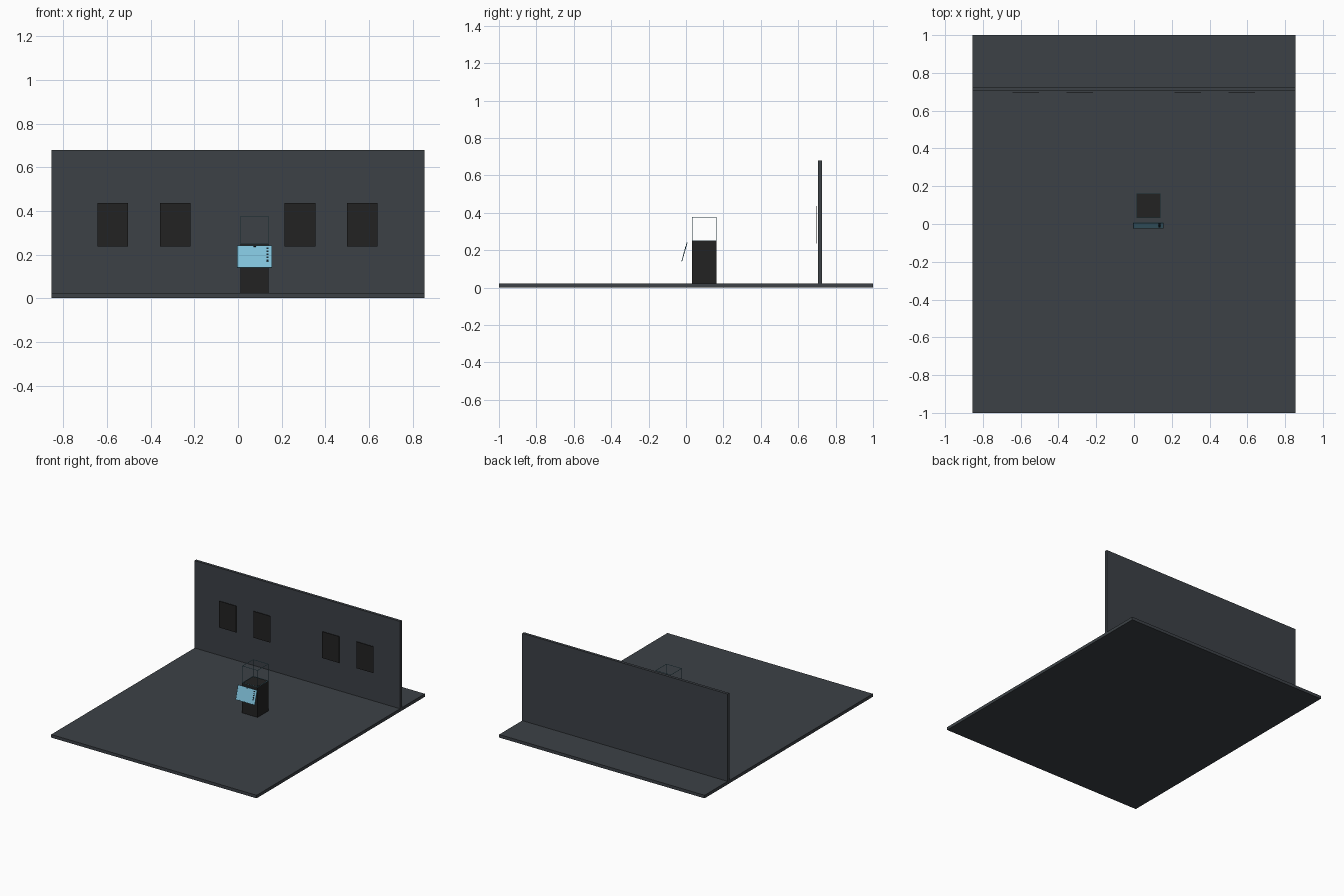
import bpy, math
from mathutils import Matrix, Vector

if "Cube" in bpy.data.objects:
    bpy.data.objects.remove(bpy.data.objects["Cube"])


def material(name, rgb):
    m = bpy.data.materials.new(name)
    m.diffuse_color = (*rgb, 1)
    m.use_nodes = True
    m.node_tree.nodes["Principled BSDF"].inputs["Base Color"].default_value = m.diffuse_color
    return m


SLATE = material("slate grey", (0.045, 0.053, 0.061))
BLACK = material("charcoal", (0.016, 0.016, 0.016))
BLUE = material("sky blue", (0.22, 0.54, 0.71))
TEAL = material("dusty teal", (0.10, 0.27, 0.35))
INK = material("dark ink", (0.008, 0.015, 0.02))


def box(name, lo, hi, mat, matrix=None):
    """Axis-aligned box between two corners, optionally placed by a matrix."""
    lo, hi = Vector(lo), Vector(hi)
    bpy.ops.mesh.primitive_cube_add(size=1)
    o = bpy.context.object
    o.name = name
    o.data.transform(Matrix.Translation((lo + hi) / 2) @ Matrix.Diagonal((*(hi - lo), 1)))
    if matrix:
        o.data.transform(matrix)
    o.data.materials.append(mat)
    return o


# Room: floor slab and back wall
box("floor", (-0.855, -1, 0), (0.855, 1, 0.023), SLATE)
box("back_wall", (-0.855, 0.705, 0.023), (0.855, 0.726, 0.68), SLATE)

# Four dark panels in front of the wall, mirrored in pairs
for side in (-1, 1):
    for x in (0.286, 0.572):
        c = side * x - 0.002
        box("wall_panel", (c - 0.07, 0.695, 0.237), (c + 0.07, 0.699, 0.436), BLACK)

# Pedestal
X0, X1, Y0, Y1, Z0, Z1 = 0.012, 0.140, 0.033, 0.162, 0.249, 0.377
box("pedestal", (X0, Y0, 0.023), (X1, Y1, Z0), BLACK)

# Outline cube above the pedestal: thin bars along all twelve edges
T = 0.0013
lo, hi = (X0 + T, Y0 + T, Z0 + T), (X1 - T, Y1 - T, Z1 - T)
for axis in range(3):
    b, c = [i for i in range(3) if i != axis]
    for vb in (lo[b], hi[b]):
        for vc in (lo[c], hi[c]):
            p, q = [0] * 3, [0] * 3
            p[axis], q[axis] = lo[axis] - T, hi[axis] + T
            p[b], q[b] = vb - T, vb + T
            p[c], q[c] = vc - T, vc + T
            box("outline_bar", p, q, TEAL)

# Tilted control screen, built upright around its centre
tilt = Matrix.Translation((0.076, -0.008, 0.191)) @ Matrix.Rotation(math.radians(-16), 4, 'X')
W, H = 0.080, 0.053
box("screen", (-W + 0.002, -0.001, -H + 0.002), (W - 0.002, 0.001, H - 0.002), BLUE, tilt)
for s in (-1, 1):
    a, b = sorted((s * (W - 0.003), s * W))
    box("screen_side_rim", (a, -0.002, -H), (b, 0.002, H), TEAL, tilt)
    a, b = sorted((s * (H - 0.003), s * H))
    box("screen_end_rim", (-W + 0.003, -0.002, a), (W - 0.003, 0.002, b), TEAL, tilt)

# Column of small buttons and the top tab
for i in range(5):
    z = 0.039 - i * 0.0145
    box("button", (0.055, -0.003, z - 0.004), (0.063, 0.001, z + 0.004), INK, tilt)
box("top_tab", (-0.006, -0.003, H - 0.007), (0.006, 0.001, H - 0.003), INK, tilt)
